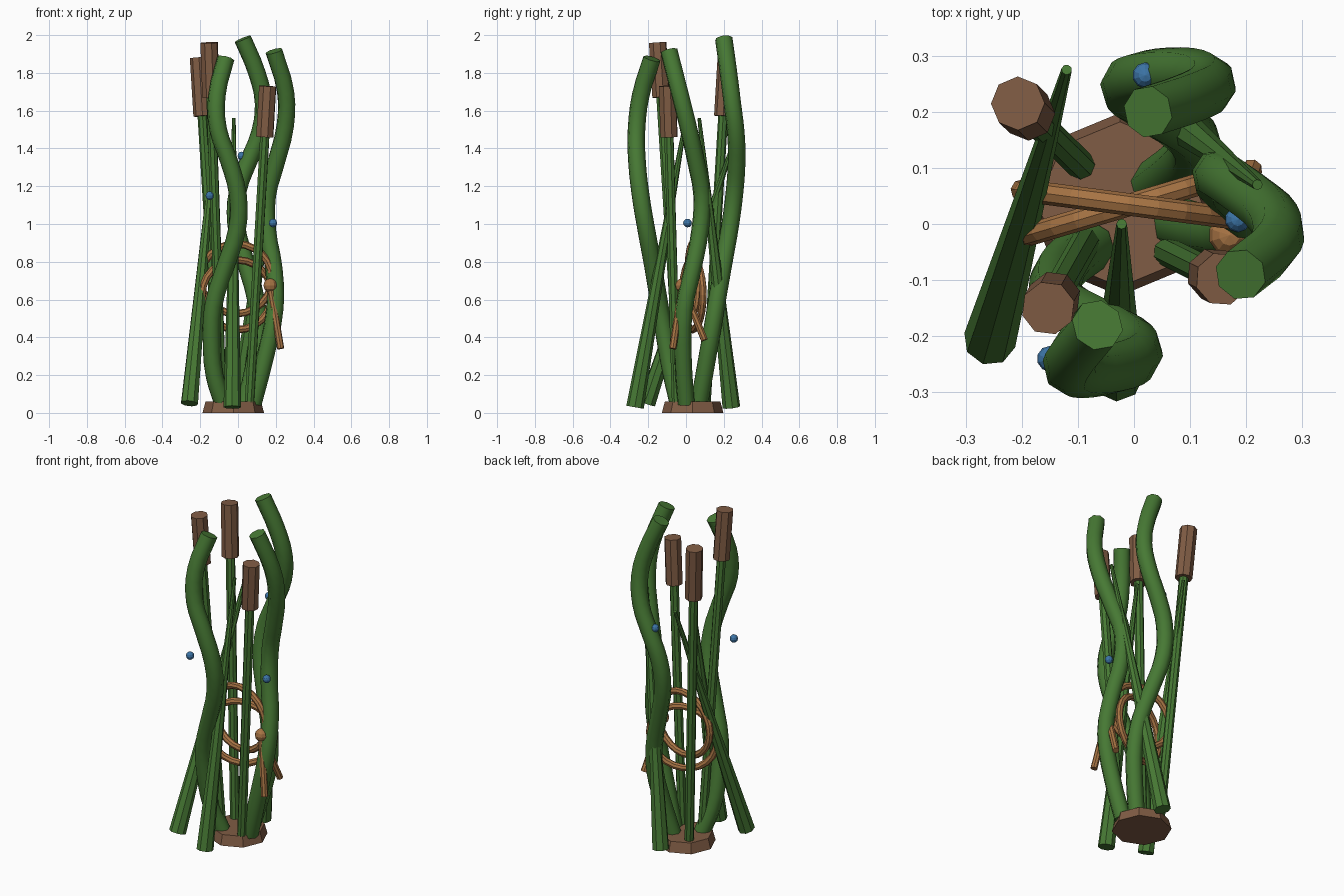
import bpy, math
from mathutils import Vector

if "Cube" in bpy.data.objects:
    bpy.data.objects.remove(bpy.data.objects["Cube"])


def material(name, rgb):
    m = bpy.data.materials.new(name)
    m.diffuse_color = (*rgb, 1)
    m.use_nodes = True
    m.node_tree.nodes["Principled BSDF"].inputs["Base Color"].default_value = m.diffuse_color
    return m


GREEN = material("stem green", (0.062, 0.19, 0.034))
BROWN = material("bark brown", (0.215, 0.107, 0.058))
ROPE = material("rope tan", (0.39, 0.175, 0.058))
BLUE = material("bead blue", (0.045, 0.175, 0.38))


def tube(name, points, radius, mat, taper=1.0, closed=False, smooth=False):
    """Eight-sided tube through points, converted to a mesh."""
    cu = bpy.data.curves.new(name, 'CURVE')
    cu.dimensions = '3D'
    cu.bevel_depth = radius
    cu.bevel_resolution = 2
    cu.use_fill_caps = True
    cu.resolution_u = 3
    bezier = len(points) > 2 and not closed
    sp = cu.splines.new('BEZIER' if bezier else 'POLY')
    pts = sp.bezier_points if bezier else sp.points
    pts.add(len(points) - 1)
    for i, (p, c) in enumerate(zip(pts, points)):
        p.co = c if bezier else (*c, 1)
        p.radius = 1 + (taper - 1) * i / (len(points) - 1)
        if bezier:
            p.handle_left_type = p.handle_right_type = 'AUTO'
    sp.use_cyclic_u = closed
    sp.use_smooth = smooth
    ob = bpy.data.objects.new(name, cu)
    bpy.context.collection.objects.link(ob)
    bpy.ops.object.select_all(action='DESELECT')
    bpy.context.view_layer.objects.active = ob
    ob.select_set(True)
    bpy.ops.object.convert(target='MESH')
    ob = bpy.context.object
    ob.name = name
    ob.data.materials.clear()
    ob.data.materials.append(mat)
    if smooth:
        bpy.ops.object.shade_smooth_by_angle(angle=math.radians(50))
    return ob


def ball(name, loc, r, mat):
    bpy.ops.mesh.primitive_uv_sphere_add(segments=10, ring_count=6, radius=r, location=loc)
    bpy.context.object.name = name
    bpy.context.object.data.materials.append(mat)


# Tapered base
bpy.ops.mesh.primitive_cone_add(vertices=8, radius1=0.163, radius2=0.147, depth=0.06,
                                location=(-0.025, 0.035, 0.03))
bpy.context.object.name = "base"
bpy.context.object.data.materials.append(BROWN)

# Three thick wavy vines
vines = {
    "front_vine": [(-.08, -.04, .05), (-.125, -.075, .2), (-.14, -.11, .39), (-.13, -.14, .57),
                   (-.065, -.175, .78), (-.005, -.21, .97), (0, -.24, 1.15), (-.05, -.26, 1.34),
                   (-.105, -.262, 1.5), (-.112, -.24, 1.68), (-.065, -.18, 1.875)],
    "back_vine": [(.04, .07, .05), (.085, .105, .25), (.11, .135, .42), (.095, .165, .6),
                  (.04, .2, .8), (-.01, .235, 1.0), (0, .258, 1.18), (.055, .268, 1.33),
                  (.115, .264, 1.48), (.135, .245, 1.64), (.1, .225, 1.8), (.025, .2, 1.98)],
    "right_vine": [(.08, 0, .05), (.14, -.015, .28), (.195, -.01, .55), (.19, .035, .76),
                   (.155, .075, .97), (.155, .085, 1.15), (.2, .055, 1.32), (.25, .01, 1.52),
                   (.252, -.035, 1.7), (.19, -.09, 1.915)],
}
for name, pts in vines.items():
    tube(name, pts, 0.047, GREEN, smooth=True)

# Three tapering leaning reeds
reeds = [((-.03, -.27, .03), (-.022, 0, 1.56)),
         ((-.257, -.207, .05), (-.12, .275, 1.5)),
         ((0, .24, .03), (.22, .07, 1.56))]
for i, (a, b) in enumerate(reeds):
    tube(f"reed_{i + 1}", [a, b], 0.047, GREEN, taper=0.2)

# Three cattails: thin stem and brown head
cattails = [((-.085, -.03, .05), (-.153, -.15, 1.96), .29),
            ((-.095, .105, .05), (-.207, .215, 1.88), .31),
            ((.06, -.05, .05), (.157, -.098, 1.73), .27)]
for i, (a, b, length) in enumerate(cattails):
    a, b = Vector(a), Vector(b)
    low = b - (b - a).normalized() * length
    tube(f"cattail_stem_{i + 1}", [a, low + (b - low) * .1], 0.026, GREEN)
    tube(f"cattail_head_{i + 1}", [low, b], 0.048, BROWN)

# Two crossed rope hoops, each turned about the vertical
hoops = [((-.01, .035, .71), (.19, -.025)), ((-.005, .035, .625), (.185, .055))]
for i, ((cx, cy, cz), (ux, uy)) in enumerate(hoops):
    ring = []
    for k in range(24):
        t = 2 * math.pi * k / 24
        ring.append((cx + ux * math.cos(t), cy + uy * math.cos(t), cz + .185 * math.sin(t)))
    tube(f"rope_hoop_{i + 1}", ring, 0.02, ROPE, closed=True)

# Knot with two loose ends
knot = (.17, -.02, .675)
ball("rope_knot", knot, 0.037, ROPE)
tube("rope_end_front", [knot, (.226, -.07, .34)], 0.019, ROPE)
tube("rope_end_back", [knot, (.21, .098, .385)], 0.019, ROPE)

# Blue beads
for i, loc in enumerate([(-.15, -.24, 1.15), (.02, .265, 1.36), (.185, .008, 1.005)]):
    ball(f"bead_{i + 1}", loc, 0.023, BLUE)
